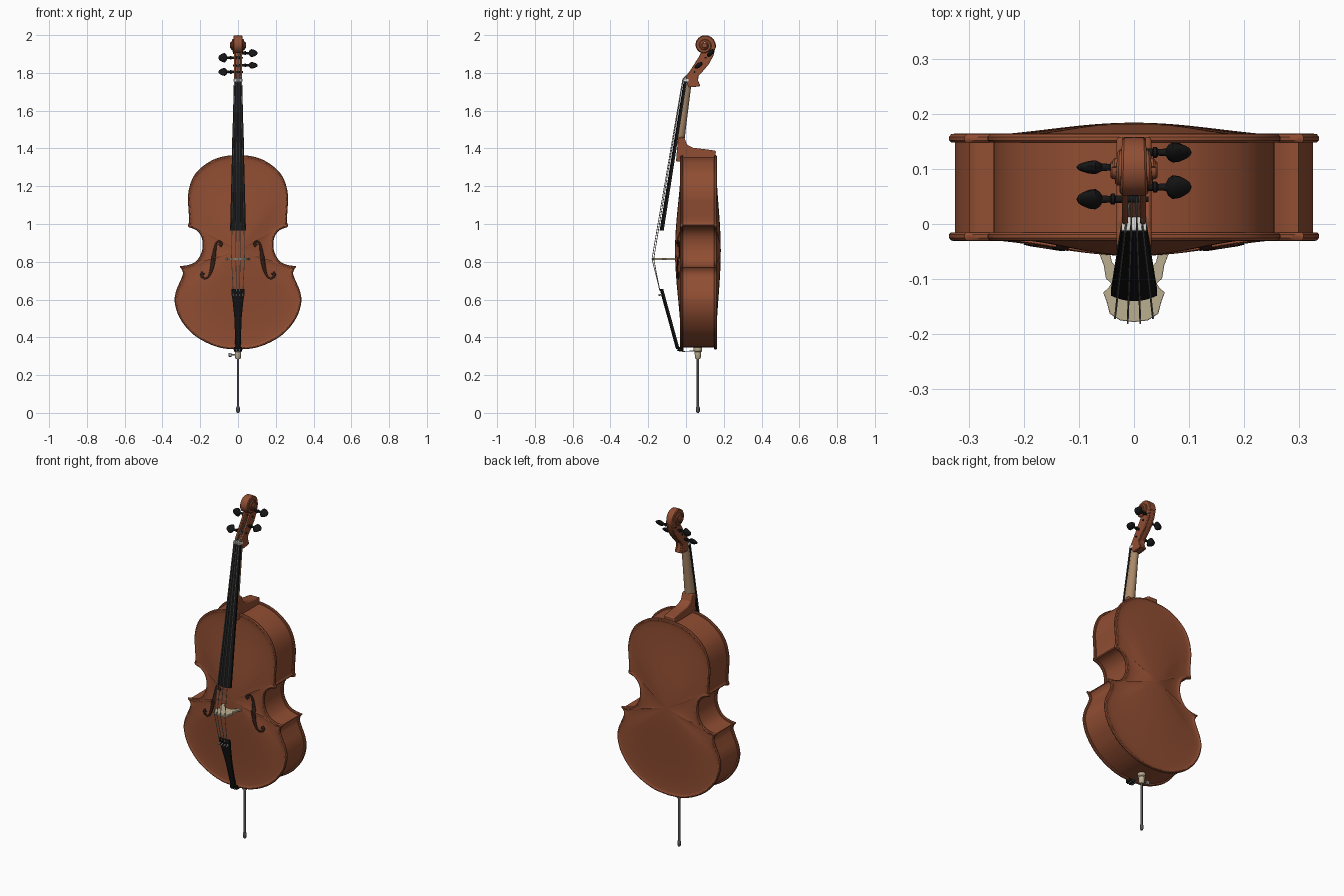
import bpy, bmesh, math
from mathutils import Vector as V
from mathutils.bvhtree import BVHTree

if "Cube" in bpy.data.objects:
    bpy.data.objects.remove(bpy.data.objects["Cube"])


def material(name, r, g, b):
    m = bpy.data.materials.new(name)
    m.diffuse_color = (r, g, b, 1)
    m.use_nodes = True
    m.node_tree.nodes["Principled BSDF"].inputs["Base Color"].default_value = m.diffuse_color
    return m


VARNISH = material("red_brown_varnish", 0.28, 0.075, 0.032)
EBONY = material("black_ebony", 0.008, 0.008, 0.008)
NECKWOOD = material("bare_neck_wood", 0.40, 0.25, 0.14)
MAPLE = material("pale_maple", 0.50, 0.42, 0.28)
STEEL = material("string_steel", 0.42, 0.42, 0.41)
ROD = material("dark_steel", 0.09, 0.09, 0.09)
BONE = material("bone", 0.75, 0.73, 0.68)
SHADOW = material("hole_dark_brown", 0.03, 0.012, 0.008)


def loft(name, rings, mat, closed=True):
    """Skin a list of equal-length point rings; cap both ends."""
    bm = bmesh.new()
    vs = [[bm.verts.new(p) for p in r] for r in rings]
    n = len(rings[0])
    for a, b in zip(vs, vs[1:]):
        for i in range(n if closed else n - 1):
            j = (i + 1) % n
            bm.faces.new((a[i], a[j], b[j], b[i]))
    if closed:
        bm.faces.new(vs[0])
        bm.faces.new(vs[-1])
    bmesh.ops.recalc_face_normals(bm, faces=bm.faces[:])
    me = bpy.data.meshes.new(name)
    bm.to_mesh(me)
    bm.free()
    me.materials.append(mat)
    ob = bpy.data.objects.new(name, me)
    bpy.context.collection.objects.link(ob)
    return ob


def bevel(ob, width):
    m = ob.modifiers.new("bevel", 'BEVEL')
    m.width, m.segments, m.limit_method = width, 2, 'ANGLE'


def prism(name, pts, x0, x1, mat, w=0.003):
    """Side profile (y, z) extruded along x."""
    ob = loft(name, [[(x, y, z) for y, z in pts] for x in (x0, x1)], mat)
    bevel(ob, w)
    return ob


def tube(name, pts, r, mat, n=6):
    """Round tube along a path; r may be one radius or one per point."""
    pts = [V(p) for p in pts]
    rings = []
    for i, p in enumerate(pts):
        d = (pts[min(i + 1, len(pts) - 1)] - pts[max(i - 1, 0)]).normalized()
        u = d.cross(V((1, 0, 0)) if abs(d.x) < .9 else V((0, 1, 0))).normalized()
        v, rr = d.cross(u), r[i] if isinstance(r, list) else r
        rings.append([p + rr * (u * math.cos(k * math.tau / n) + v * math.sin(k * math.tau / n))
                      for k in range(n)])
    return loft(name, rings, mat)


def smooth_path(pts, n):
    """Catmull-Rom through the points."""
    p = [V(q) for q in pts]
    p = [2 * p[0] - p[1]] + p + [2 * p[-1] - p[-2]]
    out = []
    for i in range(1, len(p) - 2):
        a, b, c, d = p[i - 1:i + 3]
        for k in range(n):
            t = k / n
            out.append(.5 * (2 * b + (c - a) * t + (2 * a - 5 * b + 4 * c - d) * t * t
                             + (3 * b - a - 3 * c + d) * t ** 3))
    return out + [p[-2]]


# body outline: lower bout, waist, upper bout (x, z), then mirrored
lower = [(0, .335), (.09, .344), (.175, .376), (.25, .427), (.31, .505), (.335, .585),
         (.328, .645), (.305, .70), (.292, .735), (.296, .757), (.308, .772)]
waist = [(.308, .777), (.265, .783), (.225, .80), (.198, .838), (.187, .885),
         (.195, .935), (.222, .968), (.262, .984)]
upper = [(.265, .992), (.259, 1.02), (.263, 1.09), (.265, 1.15), (.248, 1.225),
         (.21, 1.285), (.14, 1.336), (.07, 1.359), (0, 1.365)]
half = smooth_path(lower, 5) + smooth_path(waist, 5) + smooth_path(upper, 5)
outline = half + [V((-p.x, p.y)) for p in reversed(half[1:-1])]
N = len(outline)
normals = []
for i in range(N):
    t = (outline[(i + 1) % N] - outline[i - 1]).normalized()
    normals.append(V((t.y, -t.x)))
for _ in range(8):
    normals = [(normals[i - 1] + normals[i] + normals[(i + 1) % N]).normalized() for i in range(N)]
CENTRE = V((0, .86))


def ring(inset, y, t=1.0):
    pts = [CENTRE + (p - q * inset - CENTRE) * t for p, q in zip(outline, normals)]
    return [(p.x, y, p.y) for p in pts]


def plate(name, y0, s, height):
    rings = []
    for k in range(15):
        t = max(k / 14, .015)
        rings.append(ring(.024, y0 + s * height * (.5 + .5 * math.cos(math.pi * t)), t))
    for inset, dy in ((.016, .001), (.010, .004), (.004, .003), (0, -.002), (0, -.008),
                      (.004, -.012), (.02, -.012)):
        rings.append(ring(inset, y0 + s * dy))
    rings.append(ring(.024, y0 - s * .012, .015))
    return loft(name, rings, VARNISH)


front = plate("front_plate", -.027, -1, .031)
plate("back_plate", .160, 1, .024)
loft("ribs", [ring(.011, -.018), ring(.011, .15)], VARNISH)

# sound holes: thin dark ribbons laid on the arched front
bm = bmesh.new()
bm.from_mesh(front.data)
tree = BVHTree.FromBMesh(bm)
bm.free()
fpath = [(.097, .884, .010), (.088, .896, .007), (.100, .908, .005), (.116, .894, .005),
         (.124, .855, .008), (.131, .81, .011), (.139, .765, .009), (.154, .725, .005),
         (.176, .712, .005), (.193, .728, .007), (.183, .743, .010)]
for side, label in ((1, "right"), (-1, "left")):
    path = smooth_path(fpath, 5)
    rings = []
    for i, p in enumerate(path):
        d = path[min(i + 1, len(path) - 1)] - path[max(i - 1, 0)]
        q = V((-d.y, d.x)).normalized() * p.z
        row = []
        for k in (-1, 0, 1):
            x, z = side * (p.x + k * q.x), p.y + k * q.y
            row.append((x, tree.ray_cast(V((x, -1, z)), V((0, 1, 0)))[0].y - .0015, z))
        rings.append(row)
    ob = loft("sound_hole_" + label, rings, SHADOW, closed=False)
    m = ob.modifiers.new("thickness", 'SOLIDIFY')
    m.thickness, m.offset = .003, 0

# fingerboard: arched section, tapering
rings = []
for z, w, y, edge, back in ((.965, .042, -.14, .010, .022), (1.757, .022, -.012, .004, .017)):
    arc = [(w * k / 5, y + edge * (k / 5) ** 2, z) for k in range(-5, 6)]
    rings.append(arc + [(w, y + back, z), (-w, y + back, z)])
loft("fingerboard", rings, EBONY)

# neck: half-round behind the fingerboard
rings = []
for k in range(6):
    t = k / 5
    z, w, depth = 1.42 + .32 * t, .031 - .009 * t, .036 - .010 * t
    y = -.118 + (z - .965) * .1557
    rings.append([(w * math.cos(a * math.pi / 12), y + depth * math.sin(a * math.pi / 12), z)
                  for a in range(13)])
loft("neck", rings, NECKWOOD)
prism("neck_heel", [(-.053, 1.33), (.155, 1.33), (.158, 1.388), (.10, 1.396), (.035, 1.404),
                    (.005, 1.42), (-.009, 1.46), (-.042, 1.46)], -.032, .032, VARNISH, .006)
prism("nut", [(-.014, 1.754), (.014, 1.754), (.014, 1.769), (-.012, 1.769)], -.023, .023, BONE, .002)

# pegbox: two cheeks and a back wall
spine = [(.0, 1.757), (.014, 1.724), (.035, 1.724), (.076, 1.73), (.064, 1.76), (.066, 1.785),
         (.09, 1.81), (.12, 1.845), (.145, 1.89), (.157, 1.94)]
for s, label in ((1, "right"), (-1, "left")):
    prism("pegbox_cheek_" + label, spine + [(.13, 1.965), (.092, 1.93), (.065, 1.88), (.03, 1.825),
          (.0, 1.778)], s * .011, s * .022, VARNISH)
prism("pegbox_back", spine + [(.13, 1.94), (.122, 1.89), (.10, 1.86), (.06, 1.815), (.02, 1.775)],
      -.0115, .0115, VARNISH, .001)

# scroll: a spiral that widens toward its eye
rings = []
for k in range(73):
    a = -.3 + k / 72 * (2.2 * math.tau + .3)
    R, w = .060 * math.exp(-.076 * a), .021 + .019 * k / 72
    sect = [(-w, .5 * R), (w, .5 * R), (w, R - .005), (w - .004, R - .001), (0, R),
            (.004 - w, R - .001), (-w, R - .005)]
    rings.append([(x, .098 + r * math.cos(a), 1.946 + r * math.sin(a)) for x, r in sect])
loft("scroll", rings, VARNISH)
tube("scroll_eye", [(-.043, .098, 1.946), (-.040, .098, 1.946), (.040, .098, 1.946),
                    (.043, .098, 1.946)], [.013, .016, .016, .013], VARNISH, 16)

# pegs with flattened heads
PEGS = [(1, .130, 1.905, 40), (-1, .103, 1.88, 5), (1, .067, 1.84, 55), (-1, .045, 1.805, 40)]
turned = [(-.026, .005), (.034, .007), (.035, .010), (.041, .010), (.044, .006), (.058, .007),
          (.062, .018), (.070, .025), (.082, .023), (.094, .016), (.101, .010), (.104, .002)]
for i, (s, y, z, turn) in enumerate(PEGS):
    c, n = math.radians(turn), math.sin(math.radians(turn))
    rings = []
    for x, r in turned:
        flat = .5 if x > .06 else 1
        row = []
        for k in range(16):
            u, v = r * math.cos(k * math.pi / 8), flat * r * math.sin(k * math.pi / 8)
            row.append((s * x, y + u * n + v * math.cos(c), z + u * math.cos(c) - v * n))
        rings.append(row)
    loft(f"peg_{i + 1}", rings, EBONY)

# bridge: cut-out outline standing off the front
bh = [(0, -.178), (.025, -.175), (.044, -.163), (.050, -.14), (.056, -.124), (.047, -.117),
      (.041, -.108), (.051, -.099), (.055, -.075), (.064, -.051), (.044, -.050), (.040, -.070),
      (.022, -.085), (0, -.090)]
bridge = bh + [(-x, y) for x, y in reversed(bh[1:-1])]
ob = loft("bridge", [[(x, y, z) for x, y in bridge] for z in (.809, .821)], MAPLE)
bevel(ob, .0015)

# tailpiece: tapered bar
rings = []
for z, y, w in ((.338, -.046, .010), (.345, -.05, .014), (.50, -.092, .019), (.59, -.117, .028),
                (.635, -.129, .035), (.655, -.134, .034)):
    rings.append([(-w, y + .014, z), (-w, y + .003, z), (-w * .5, y - .003, z), (0, y - .005, z),
                  (w * .5, y - .003, z), (w, y + .003, z), (w, y + .014, z)])
loft("tailpiece", rings, EBONY)
prism("saddle", [(-.042, .328), (-.012, .328), (-.012, .350), (-.042, .350)], -.022, .022, EBONY, .002)

# strings with fine tuners
for i, k in enumerate((-3, -1, 1, 3)):
    drop = .009 if abs(k) == 3 else 0
    _, py, pz, _ = PEGS[(3, 1, 0, 2)[i]]
    tube(f"string_{i + 1}", [(k * .0085, -.138, .645), (k * .0115, -.180 + drop, .815),
         (k * .0055, -.017 + drop * .3, 1.768), (k * .0028, py - .007, pz)], .0019, STEEL)
    tube(f"fine_tuner_{i + 1}", [(k * .0085, -.128, .628), (k * .0085, -.146, .622)], .004, STEEL, 8)
for s, label in ((1, "right"), (-1, "left")):
    tube("tail_cord_" + label, [(s * .008, -.04, .345), (s * .008, -.046, .330),
                                (s * .012, -.02, .326), (s * .014, .062, .327)], .0025, STEEL)

# endpin: collar, screw, rod and foot
tube("endpin_collar", [(0, .063, z) for z in (.345, .327, .322, .312, .292, .285)],
     [.022, .022, .017, .017, .015, .011], MAPLE, 20)
tube("endpin_screw", [(x, .063, .307) for x in (-.012, -.033, -.035, -.048, -.051)],
     [.004, .004, .010, .010, .007], STEEL, 12)
tube("endpin_rod", [(0, .063, .30), (0, .063, .02)], .0065, ROD, 12)
tube("endpin_foot", [(0, .063, z) for z in (.034, .028, .008, 0)], [.007, .010, .010, .005], ROD, 12)

# smooth shading with sharp edges kept
for ob in bpy.data.objects:
    ob.select_set(ob.type == 'MESH')
bpy.context.view_layer.objects.active = front
bpy.ops.object.shade_smooth_by_angle(angle=math.radians(35))
